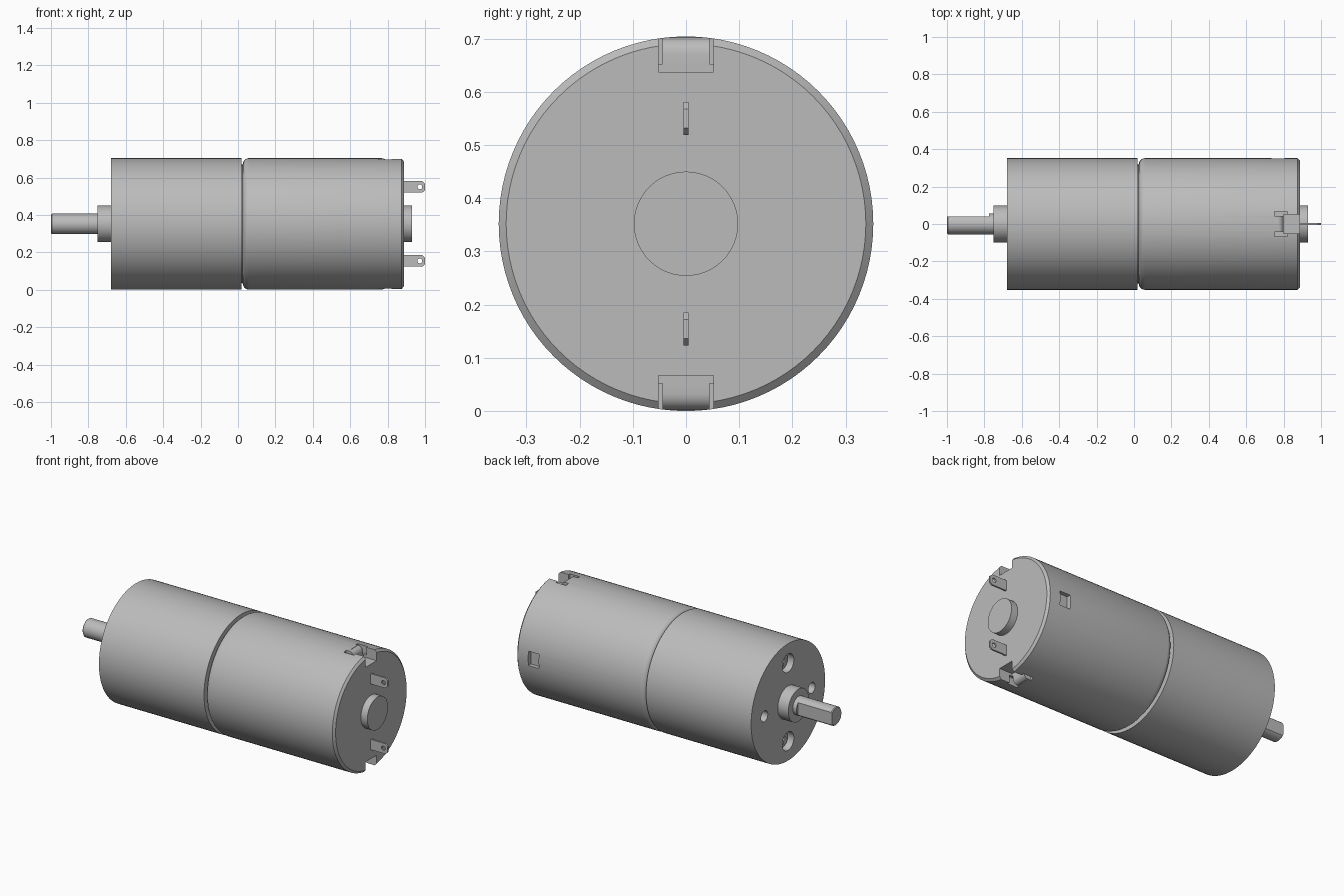
import bpy
import bmesh
from math import cos, sin, pi, radians
from mathutils import Matrix

R = 0.352          # body radius, also the height of the axis
cube = bpy.data.objects.get("Cube")
if cube:
    bpy.data.objects.remove(cube)

metal = bpy.data.materials.new("grey metal")
metal.use_nodes = True
GREY = (0.5, 0.5, 0.5, 1)
metal.diffuse_color = GREY
metal.node_tree.nodes["Principled BSDF"].inputs["Base Color"].default_value = GREY


def finish(name, bm):
    bmesh.ops.recalc_face_normals(bm, faces=bm.faces)
    mesh = bpy.data.meshes.new(name)
    bm.to_mesh(mesh)
    bm.free()
    mesh.materials.append(metal)
    obj = bpy.data.objects.new(name, mesh)
    bpy.context.collection.objects.link(obj)
    return obj


def lathe(name, profile, y=0, z=0, segments=96):
    """Closed solid turned about an axis parallel to x; profile is (x, radius)."""
    bm = bmesh.new()
    rings = []
    for x, r in profile:
        rings.append([bm.verts.new((x, y + r * cos(a), R + z + r * sin(a)))
                      for a in (2 * pi * i / segments for i in range(segments))])
    for a, b in zip(rings, rings[1:]):
        for i in range(segments):
            j = (i + 1) % segments
            bm.faces.new((a[i], a[j], b[j], b[i]))
    bm.faces.new(rings[0])
    bm.faces.new(rings[-1])
    return finish(name, bm)


def rod(name, x0, x1, r, y=0, z=0, segments=48):
    return lathe(name, [(x0, r), (x1, r)], y, z, segments)


def prism(name, outline, half_width):
    """Outline of (x, height above axis) extruded across y."""
    bm = bmesh.new()
    face = bm.faces.new([bm.verts.new((x, -half_width, R + z)) for x, z in outline])
    out = bmesh.ops.extrude_face_region(bm, geom=[face])
    verts = [v for v in out["geom"] if isinstance(v, bmesh.types.BMVert)]
    bmesh.ops.translate(bm, verts=verts, vec=(0, 2 * half_width, 0))
    return finish(name, bm)


def box(name, x0, x1, y0, y1, z0, z1):
    bm = bmesh.new()
    bmesh.ops.create_cube(bm, size=1, matrix=Matrix.LocRotScale(
        ((x0 + x1) / 2, (y0 + y1) / 2, R + (z0 + z1) / 2), None,
        (x1 - x0, y1 - y0, z1 - z0)))
    return finish(name, bm)


def cut(obj, cutters):
    bpy.context.view_layer.objects.active = obj
    for c in cutters:
        mod = obj.modifiers.new("cut", "BOOLEAN")
        mod.operation = "DIFFERENCE"
        mod.solver = "EXACT"
        mod.object = c
        bpy.ops.object.modifier_apply(modifier=mod.name)
        bpy.data.objects.remove(c)


# Gearbox: drilled front plate, gear housing and rear ring
plate = rod("front_plate", -0.68, -0.54, R, segments=96)
cut(plate, [rod("hole", -0.8, -0.6, 0.055, z=s * 0.235) for s in (1, -1)]
    + [rod("hole", -0.8, -0.58, 0.032, y=s * 0.225) for s in (1, -1)])
rod("gear_housing", -0.54, -0.12, R, segments=96)
rod("rear_ring", -0.12, 0.02, R, segments=96)

# Cross-slotted screws in the upper and lower holes
for s, label in ((1, "upper"), (-1, "lower")):
    screw = rod(label + "_screw", -0.645, -0.59, 0.046, z=s * 0.235, segments=32)
    z = s * 0.235
    cut(screw, [box("slot", -0.7, -0.625, -0.03, 0.03, z - 0.008, z + 0.008),
                box("slot", -0.7, -0.625, -0.008, 0.008, z - 0.03, z + 0.03)])

# Output boss and D-shaped shaft
rod("shaft_boss", -0.75, -0.68, 0.098)
shaft = lathe("output_shaft", [(-1, 0.05), (-0.995, 0.055), (-0.74, 0.055)], segments=48)
cut(shaft, [box("flat", -1.1, -0.775, 0.04, 0.1, -0.1, 0.1)])

# Motor can: rounded shoulder at the gearbox, chamfer at the terminal end
shoulder = [(0.06 - 0.035 * cos(a), R - 0.035 + 0.035 * sin(a))
            for a in (radians(15 * i) for i in range(7))]
can = lathe("motor_can", [(0.015, R - 0.035)] + shoulder + [(0.875, R), (0.887, 0.338)])
cutters = [box("dent", 0.735, 0.805, 0.325, 0.4, -0.043, 0.043)]
for s in (1, -1):
    # Notch whose inner wall is a rolled-in tab, with relief slots beside it
    bend = [(0.77 + 0.03 * sin(a), 0.32 + 0.03 * cos(a))
            for a in (radians(18 * i) for i in range(6))]
    outline = [(0.77, 0.4)] + bend + [(0.8, 0.285), (0.95, 0.285), (0.95, 0.4)]
    cutters.append(prism("notch", [(x, s * z) for x, z in outline], 0.052))
    for t in (1, -1):
        y0, y1 = sorted((t * 0.044, t * 0.067))
        z0, z1 = sorted((s * 0.3, s * 0.4))
        cutters.append(box("relief", 0.752, 0.82, y0, y1, z0, z1))
cut(can, cutters)

# Bearing boss on the terminal end
rod("bearing_boss", 0.88, 0.93, 0.098)

# Solder tags with rounded tips and an eyelet
for s, label in ((1, "upper"), (-1, "lower")):
    z = s * 0.198
    tag = prism(label + "_terminal", [
        (0.87, z - 0.031), (0.985, z - 0.031), (1.0, z - 0.018),
        (1.0, z + 0.018), (0.985, z + 0.031), (0.87, z + 0.031)], 0.005)
    eye = prism("eye", [(0.972 + 0.013 * cos(a), z + 0.013 * sin(a))
                        for a in (2 * pi * i / 20 for i in range(20))], 0.05)
    cut(tag, [eye])

# Smooth round walls, crisp edges
for obj in bpy.context.collection.objects:
    if obj.type == "MESH" and metal.name in obj.data.materials:
        bpy.ops.object.select_all(action="DESELECT")
        obj.select_set(True)
        bpy.context.view_layer.objects.active = obj
        bpy.ops.object.shade_smooth_by_angle(angle=radians(30))
